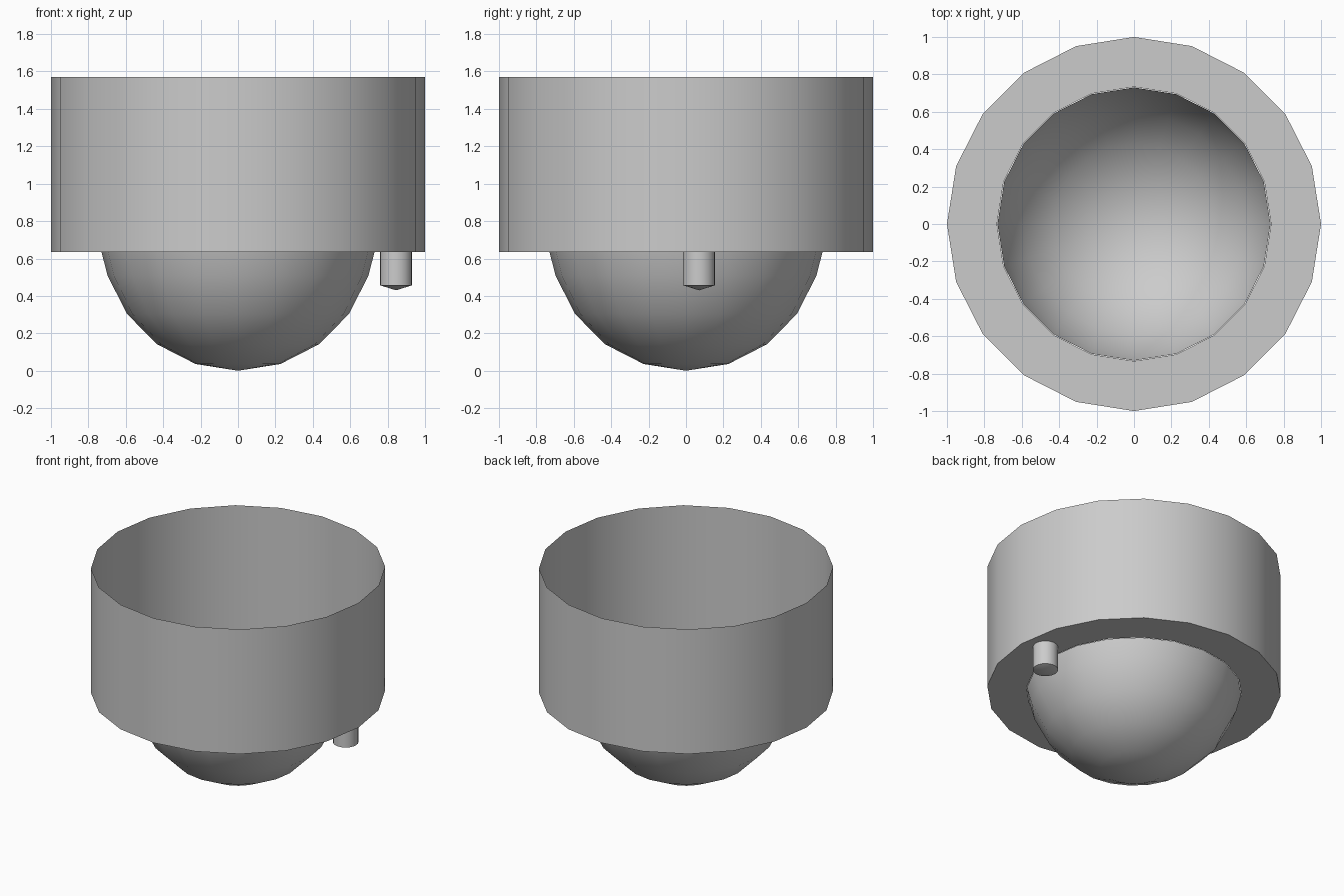
import bpy, bmesh
from math import cos, sin, pi, radians

if "Cube" in bpy.data.objects:
    bpy.data.objects.remove(bpy.data.objects["Cube"])

SEGS = 20
RIM_Z, TOP_Z = 0.635, 1.57
BOWL_R = 0.733


def lathe(name, profile, segs, centre=(0, 0, 0)):
    """Revolve (radius, z) points about z; radius 0 makes a pole."""
    bm = bmesh.new()
    rings = []
    for r, z in profile:
        n = 1 if r == 0 else segs
        rings.append([bm.verts.new((r * cos(2 * pi * i / segs), r * sin(2 * pi * i / segs), z))
                      for i in range(n)])
    for a, b in zip(rings, rings[1:]):
        for i in range(segs):
            j = (i + 1) % segs
            quad = [a[i % len(a)], a[j % len(a)], b[j % len(b)], b[i % len(b)]]
            bm.faces.new(list(dict.fromkeys(quad)))
    bmesh.ops.recalc_face_normals(bm, faces=bm.faces)
    mesh = bpy.data.meshes.new(name)
    bm.to_mesh(mesh)
    bm.free()
    obj = bpy.data.objects.new(name, mesh)
    obj.location = centre
    bpy.context.collection.objects.link(obj)
    bpy.ops.object.select_all(action='DESELECT')
    obj.select_set(True)
    bpy.context.view_layer.objects.active = obj
    bpy.ops.object.shade_smooth_by_angle(angle=radians(35))
    return obj


# Thin open-topped housing with an inward flange at its bottom
lathe("housing", [(1, TOP_Z), (1, RIM_Z), (BOWL_R, RIM_Z)], SEGS)

# Round bowl hanging below the flange, open at the top
arc = [radians(18 * k) for k in range(5)]
bowl = [(BOWL_R * sin(a), 0.735 * (1 - cos(a))) for a in arc]
bowl[0] = (0, 0)
lathe("bowl", bowl + [(BOWL_R - 0.003, RIM_Z)], SEGS)

# Small peg with a shallow pointed tip under the flange
lathe("peg", [(0, 0.43), (0.086, 0.457), (0.086, RIM_Z)], SEGS, (0.845, 0.07, 0))
